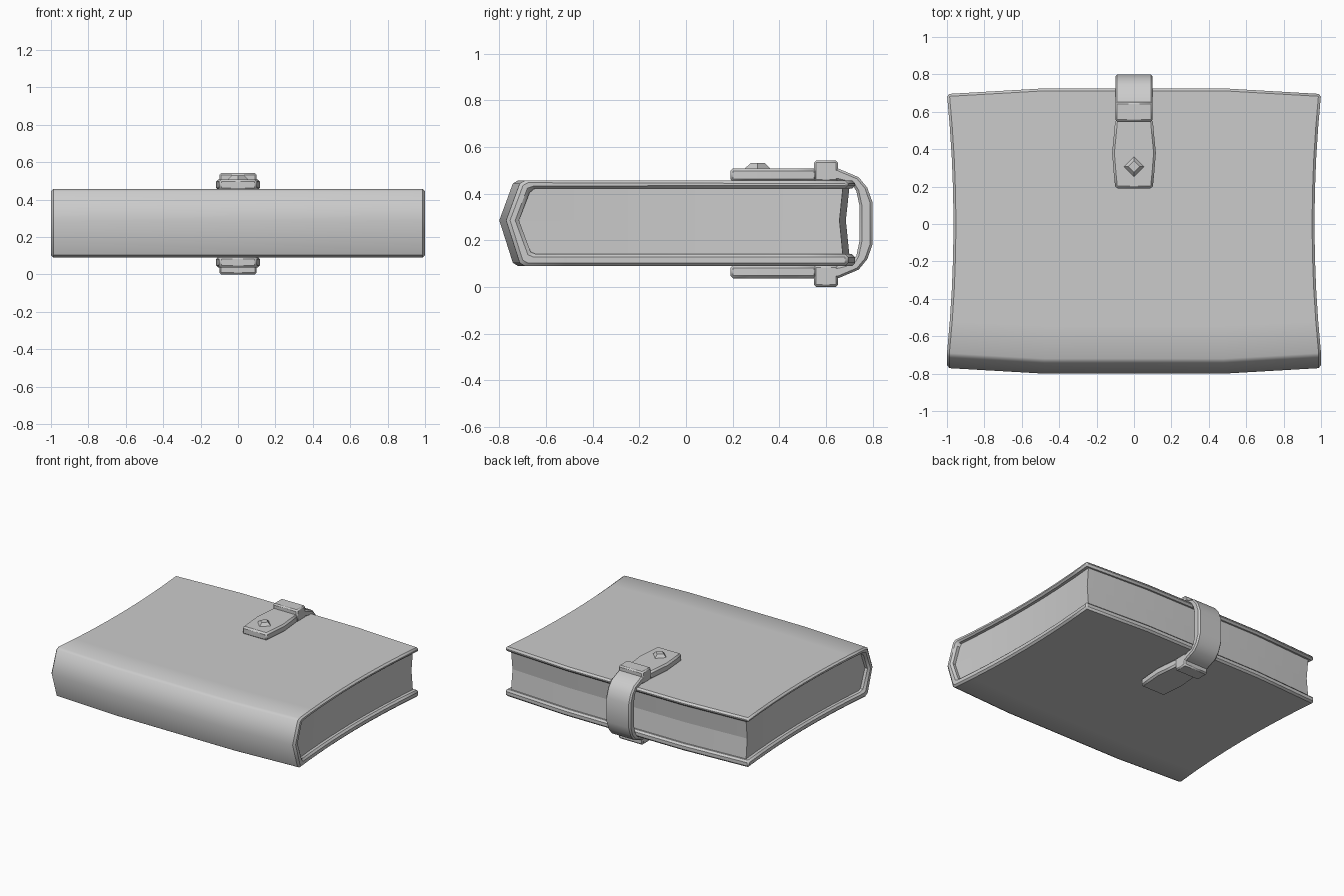
import bpy, bmesh, math

if "Cube" in bpy.data.objects:
    bpy.data.objects.remove(bpy.data.objects["Cube"])


def make(name, verts, faces, bevel=0.0, limit=50, smooth=40):
    mesh = bpy.data.meshes.new(name)
    mesh.from_pydata(verts, [], faces)
    bm = bmesh.new()
    bm.from_mesh(mesh)
    bmesh.ops.recalc_face_normals(bm, faces=bm.faces)
    bm.to_mesh(mesh)
    bm.free()
    ob = bpy.data.objects.new(name, mesh)
    bpy.context.collection.objects.link(ob)
    if bevel:
        mod = ob.modifiers.new("edge_bevel", 'BEVEL')
        mod.width = bevel
        mod.segments = 1
        mod.limit_method = 'ANGLE'
        mod.angle_limit = math.radians(limit)
    bpy.ops.object.select_all(action='DESELECT')
    ob.select_set(True)
    bpy.context.view_layer.objects.active = ob
    bpy.ops.object.shade_smooth_by_angle(angle=math.radians(smooth))
    return ob


def bow(x, y, z):
    """Concave ends, and long edges that pull in towards the corners."""
    pull = 0.03 * max(0, (abs(x) - 0.48) / 0.52)
    waist = 0.035 * max(0, 1 - (y / 0.72) ** 2)
    return (x * (1 - waist), y - pull * max(-1, min(1, y / 0.7)), z)


def loft(name, a, b, xs, warp=None, closed=False, **kw):
    """Sweep the band between two matching YZ profiles along x stations."""
    n = len(a)
    ring = a + b[::-1]
    m = len(ring)
    warp = warp or (lambda x, y, z: (x, y, z))
    verts = [warp(x, y, z) for x in xs for y, z in ring]
    faces = []
    for s in range(len(xs) - 1):
        for i in range(m):
            j = (i + 1) % m
            faces.append((s * m + i, s * m + j, (s + 1) * m + j, (s + 1) * m + i))
    for o in (0, (len(xs) - 1) * m):
        for i in range(n - 1):
            faces.append((o + i, o + i + 1, o + m - 2 - i, o + m - 1 - i))
    return make(name, verts, faces, **kw)


def prism(name, outline, z0, z1, inset=1.0, centre=(0, 0), **kw):
    """Upright prism from an XY outline, top optionally scaled."""
    n = len(outline)
    cx, cy = centre
    verts = [(x, y, z0) for x, y in outline]
    verts += [(cx + (x - cx) * inset, cy + (y - cy) * inset, z1) for x, y in outline]
    faces = [tuple(range(n)), tuple(range(n, 2 * n))]
    faces += [(i, (i + 1) % n, (i + 1) % n + n, i + n) for i in range(n)]
    return make(name, verts, faces, **kw)


# Cover: one wrapped shell of two boards and a pointed spine
ys = [0.725, 0.54, 0.36, 0.18, 0, -0.18, -0.36, -0.54]
outer = [(y, 0.456) for y in ys] + [(-0.72, 0.456), (-0.742, 0.443), (-0.80, 0.285),
         (-0.742, 0.103), (-0.72, 0.09)] + [(y, 0.09) for y in ys[::-1]]
inner = [(y, 0.422) for y in ys] + [(-0.67, 0.422), (-0.695, 0.415), (-0.745, 0.285),
         (-0.695, 0.15), (-0.67, 0.14)] + [(y, 0.14) for y in ys[::-1]]
stations = [-1, -0.48, 0.48, 1]
loft("cover", outer, inner, stations, warp=bow, bevel=0.013)

# Page block with a hollowed fore edge
ys = [0.54, 0.36, 0.18, 0, -0.18, -0.36, -0.54]
top = [(0.70, 0.424)] + [(y, 0.424) for y in ys] + [(-0.69, 0.424)]
mid = [(0.685, 0.285)] + [(y, 0.285) for y in ys] + [(-0.75, 0.285)]
low = [(0.70, 0.138)] + [(y, 0.138) for y in ys] + [(-0.69, 0.138)]
pages = [-0.965, -0.48, 0.48, 0.965]
loft("pages_upper", top, mid, pages, warp=bow)
loft("pages_lower", mid, low, pages, warp=bow)

# Strap wrapping round the fore edge
half_out = [(0.60, 0.508), (0.65, 0.508), (0.74, 0.47), (0.777, 0.425), (0.80, 0.36)]
half_in = [(0.60, 0.455), (0.65, 0.455), (0.712, 0.44), (0.73, 0.41), (0.743, 0.35)]


def flip(pts):
    return pts + [(y, 0.544 - z) for y, z in pts[::-1]]


loft("strap", flip(half_out), flip(half_in), [-0.1, 0.1], bevel=0.01)

# Strap flaps and keeper blocks on both boards
flap = [(-0.1, 0.19), (0.1, 0.19), (0.108, 0.27), (0.117, 0.38), (0.108, 0.47), (0.1, 0.56),
        (-0.1, 0.56), (-0.108, 0.47), (-0.117, 0.38), (-0.108, 0.27)]
block = [(-0.1, 0.548), (0.1, 0.548), (0.1, 0.652), (-0.1, 0.652)]
for side, f, b in (("top", (0.45, 0.508), (0.45, 0.542)),
                   ("bottom", (0.036, 0.094), (0.0, 0.094))):
    prism(side + "_flap", flap, *f, bevel=0.012)
    prism(side + "_keeper", block, *b, bevel=0.01)

# Diamond stud
stud = [(0, 0.245), (0.062, 0.307), (0, 0.369), (-0.062, 0.307)]
prism("diamond_stud", stud, 0.5, 0.53, inset=0.5, centre=(0, 0.307))
